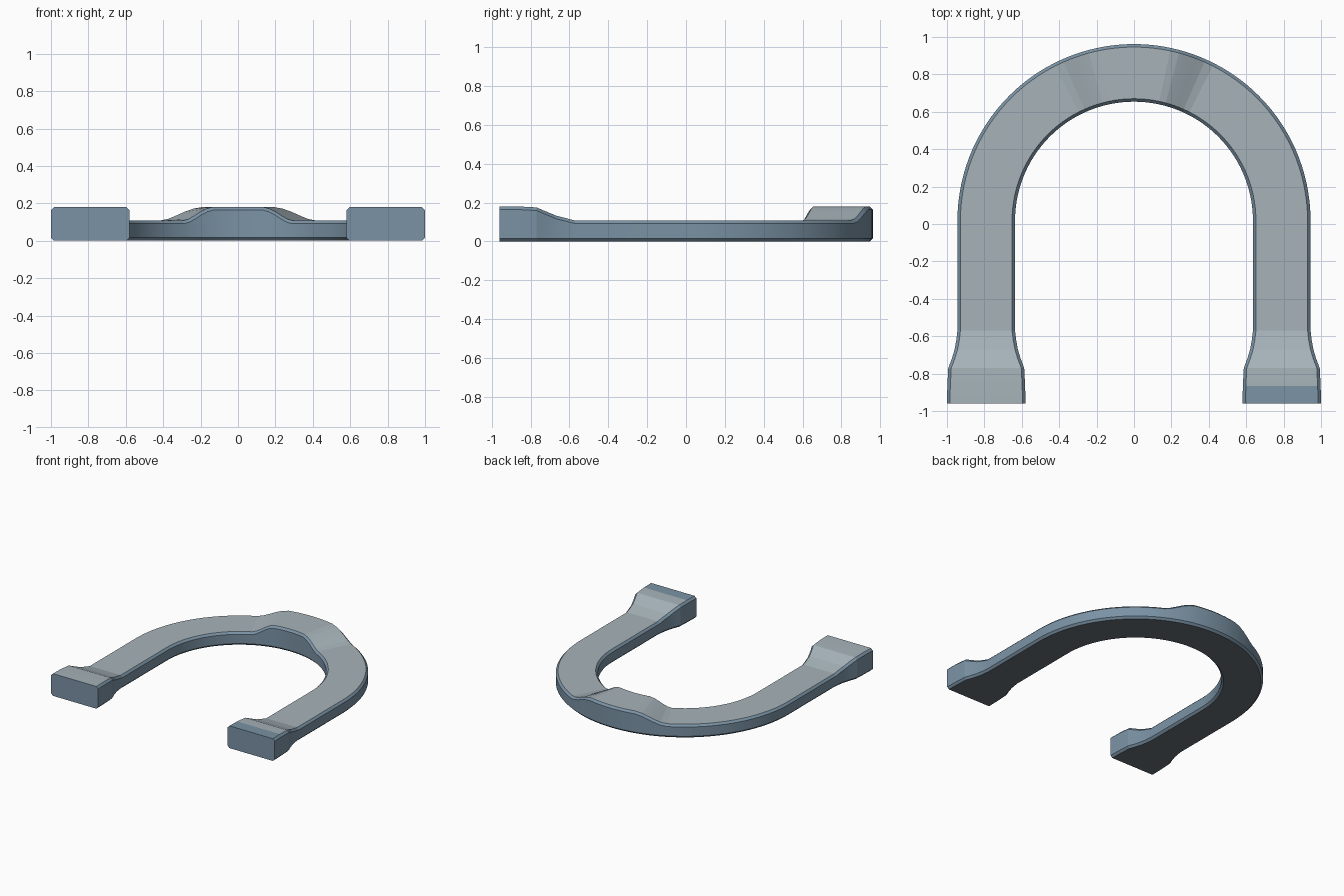
import bpy, bmesh
from math import sin, cos, pi, degrees

if "Cube" in bpy.data.objects:
    bpy.data.objects.remove(bpy.data.objects["Cube"])

R, CY, C = 0.79, 0.018, 0.016      # arc radius, arc centre y, chamfer size
W = 0.154                          # half width of the bar


def lerp(table, t):
    """Piecewise linear lookup in a sorted list of (t, value)."""
    if t <= table[0][0]:
        return table[0][1]
    for (a, va), (b, vb) in zip(table, table[1:]):
        if t <= b:
            return va + (vb - va) * (t - a) / (b - a)
    return table[-1][1]


def material(name, rgb):
    m = bpy.data.materials.new(name)
    m.diffuse_color = (*rgb, 1)
    m.use_nodes = True
    m.node_tree.nodes["Principled BSDF"].inputs["Base Color"].default_value = m.diffuse_color
    return m


# Leg stations from the foot end upward: y, half width, height
leg = [(-0.96, 0.21, 0.18), (-0.865, 0.208, 0.18), (-0.77, 0.203, 0.175),
       (-0.72, 0.184, 0.154), (-0.67, 0.169, 0.133), (-0.62, 0.16, 0.12),
       (-0.57, W, 0.107)]

# Height of the raised toe by angle away from the crown
toe = [(12, 0.18), (16, 0.168), (23, 0.12), (26, 0.107)]

# Stations along the U: centre x, y, outward direction, half width, height
stations = [(-R, y, -1, 0, w, h) for y, w, h in leg]
N = 60
for i in range(N + 1):
    a = pi - pi * i / N
    h = lerp(toe, abs(90 - degrees(a)))
    stations.append((R * cos(a), CY + R * sin(a), cos(a), sin(a), W, h))
stations += [(R, y, 1, 0, w, h) for y, w, h in reversed(leg)]

# Sweep a chamfered rectangle through the stations
bm = bmesh.new()
rings = []
for x, y, dx, dy, w, h in stations:
    profile = [(-w + C, 0), (w - C, 0), (w, C), (w, h - C),
               (w - C, h), (-w + C, h), (-w, h - C), (-w, C)]
    rings.append([bm.verts.new((x + dx * o, y + dy * o, z)) for o, z in profile])
last = len(rings) - 2
for i, (a, b) in enumerate(zip(rings, rings[1:])):
    for k in range(8):
        j = (k + 1) % 8
        f = bm.faces.new((a[k], a[j], b[j], b[k]))
        # worn grey top, dark underside, blue steel edges and right foot tip
        f.material_index = 1 if k == 4 and i != last else 2 if k == 0 else 0
bm.faces.new(rings[0])
bm.faces.new(rings[-1])
bmesh.ops.recalc_face_normals(bm, faces=bm.faces)

mesh = bpy.data.meshes.new("horseshoe")
bm.to_mesh(mesh)
bm.free()
mesh.materials.append(material("blue_steel", (0.196, 0.29, 0.375)))
mesh.materials.append(material("worn_steel", (0.38, 0.45, 0.485)))
mesh.materials.append(material("dark_steel", (0.14, 0.16, 0.19)))
shoe = bpy.data.objects.new("horseshoe", mesh)
bpy.context.collection.objects.link(shoe)
bpy.context.view_layer.objects.active = shoe
shoe.select_set(True)
bpy.ops.object.shade_smooth_by_angle(angle=0.12)
